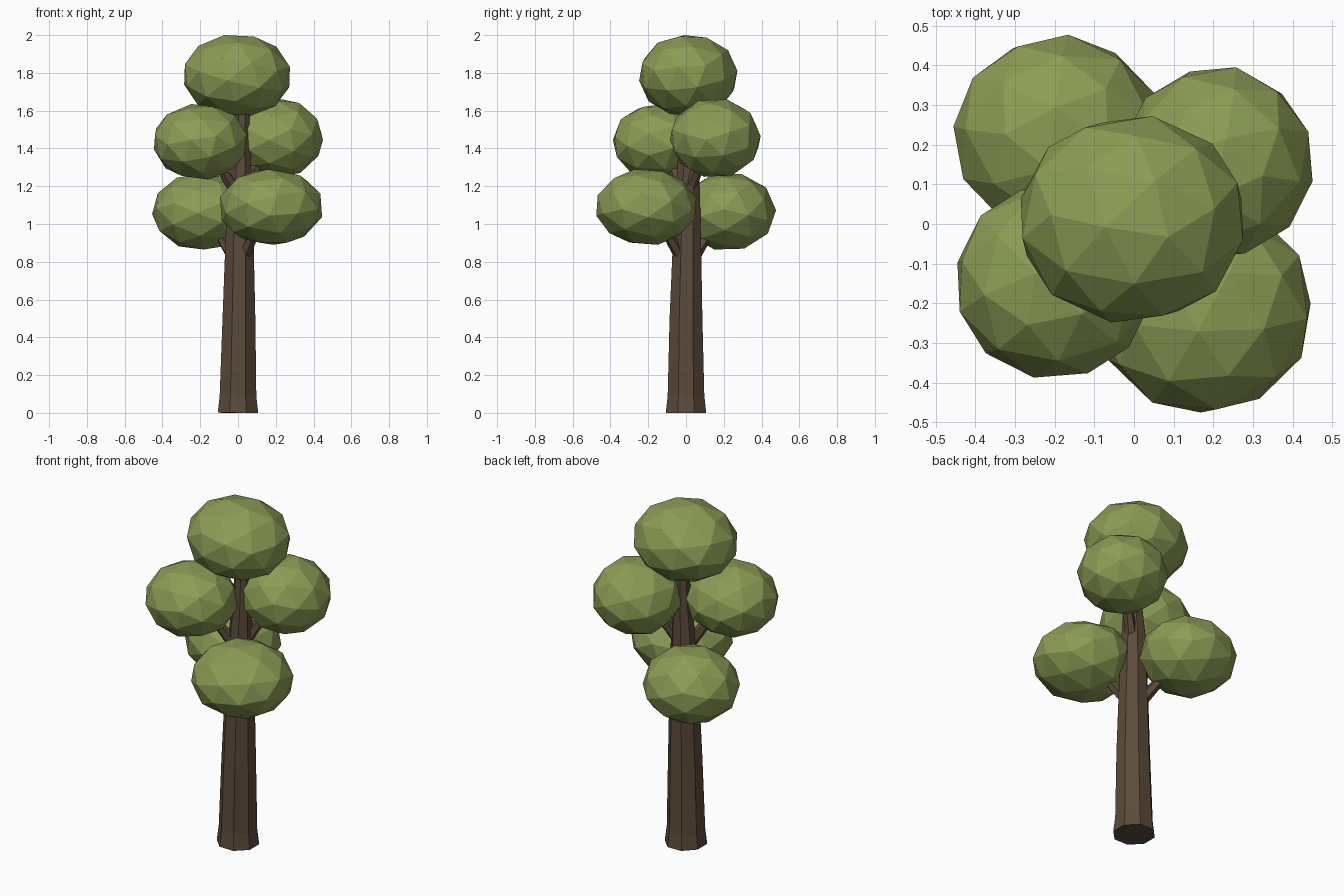
import bpy, bmesh, math
from mathutils import Vector, Euler

cube = bpy.data.objects.get("Cube")
if cube:
    bpy.data.objects.remove(cube, do_unlink=True)


def make_material(name, rgb):
    mat = bpy.data.materials.new(name)
    mat.use_nodes = True
    mat.diffuse_color = (*rgb, 1)
    mat.node_tree.nodes["Principled BSDF"].inputs["Base Color"].default_value = (*rgb, 1)
    return mat


leaf_green = make_material("leaf green", (0.26, 0.335, 0.09))
bark_brown = make_material("bark brown", (0.105, 0.068, 0.042))


def add_object(name, bm, mat):
    bmesh.ops.recalc_face_normals(bm, faces=bm.faces)
    mesh = bpy.data.meshes.new(name)
    bm.to_mesh(mesh)
    bm.free()
    mesh.materials.append(mat)
    obj = bpy.data.objects.new(name, mesh)
    bpy.context.collection.objects.link(obj)


def tube(name, rings, sides):
    """Closed faceted tube through rings of (centre, radius)."""
    bm = bmesh.new()
    axis = (Vector(rings[-1][0]) - Vector(rings[0][0])).normalized()
    turn = Vector((0, 0, 1)).rotation_difference(axis)
    loops = []
    for centre, radius in rings:
        loop = []
        for i in range(sides):
            a = (i + 0.5) * math.tau / sides
            offset = Vector((math.cos(a), math.sin(a), 0)) * radius
            loop.append(bm.verts.new(Vector(centre) + turn @ offset))
        loops.append(loop)
    for low, high in zip(loops, loops[1:]):
        for i in range(sides):
            j = (i + 1) % sides
            bm.faces.new((low[i], low[j], high[j], high[i]))
    bm.faces.new(loops[0])
    bm.faces.new(loops[-1])
    add_object(name, bm, bark_brown)


def leaf_clump(name, centre, half_size, spin):
    """Faceted ball, turned and then fitted to its half sizes."""
    bm = bmesh.new()
    bmesh.ops.create_icosphere(bm, subdivisions=2, radius=1)
    bmesh.ops.rotate(bm, verts=bm.verts, matrix=Euler(spin).to_matrix())
    for axis in range(3):
        low = min(v.co[axis] for v in bm.verts)
        high = max(v.co[axis] for v in bm.verts)
        for v in bm.verts:
            t = (v.co[axis] - low) / (high - low) * 2 - 1
            v.co[axis] = centre[axis] + half_size[axis] * t
    add_object(name, bm, leaf_green)


# Trunk: flared foot, long taper, thin leader into the crown
tube("trunk", [((0, 0, 0), 0.116), ((0, 0, 0.09), 0.105), ((0.005, 0, 0.5), 0.094),
               ((0.008, 0.005, 0.9), 0.081), ((0.01, 0.01, 1.2), 0.068),
               ((0.02, 0.01, 1.45), 0.05), ((0.02, 0.01, 1.7), 0.035)], 8)

# Leaf clumps: name, centre, half sizes, turn
clumps = [
    ("top_clump", (-0.005, 0.012, 1.785), (0.28, 0.26, 0.215), (0.3, 0.2, 0.5)),
    ("upper_back_left_clump", (0.21, 0.155, 1.455), (0.24, 0.24, 0.205), (0.5, 0.1, 1.1)),
    ("upper_front_right_clump", (-0.2, -0.145, 1.435), (0.245, 0.242, 0.2), (0.2, 0.6, 2)),
    ("lower_back_right_clump", (-0.19, 0.222, 1.065), (0.265, 0.255, 0.2), (0.7, 0.3, 0.2)),
    ("lower_front_left_clump", (0.175, -0.21, 1.09), (0.27, 0.265, 0.2), (0.1, 0.4, 2.7)),
]
for clump in clumps:
    leaf_clump(*clump)

# Short branches rising from the trunk into the side clumps
for name, centre, half_size, spin in clumps[1:]:
    x, y, z = centre
    start = (0.01 + x * 0.1, y * 0.1, z - 0.27)
    end = (x * 0.7, y * 0.7, z - 0.06)
    tube(name.replace("clump", "branch"), [(start, 0.036), (end, 0.022)], 6)
